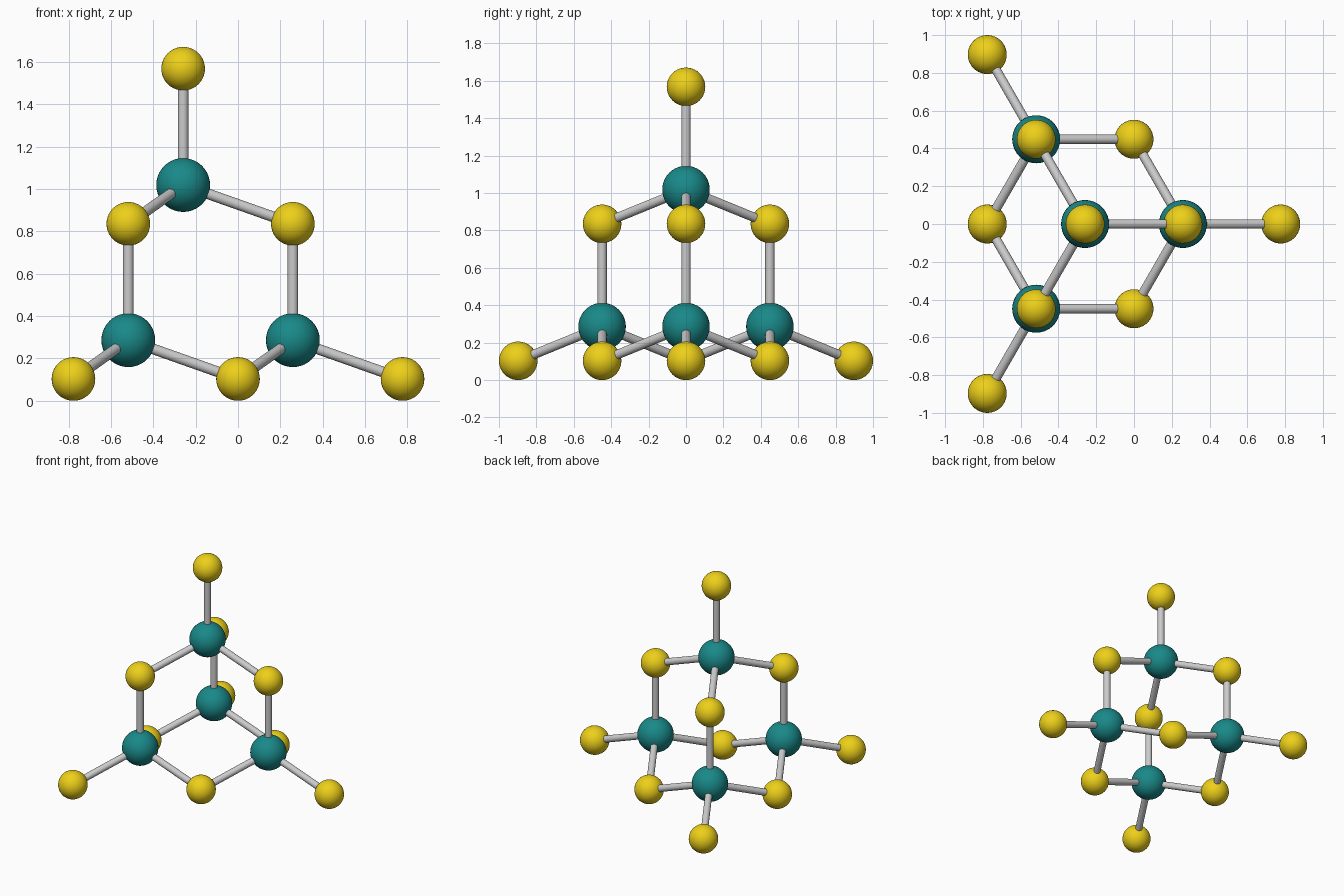
import bpy
from math import sin, cos, pi, sqrt
from mathutils import Vector

if "Cube" in bpy.data.objects:
    bpy.data.objects.remove(bpy.data.objects["Cube"])

BOND = 0.5493      # centre-to-centre bond length
R_SMALL = 0.103    # yellow balls
R_LARGE = 0.127    # teal balls
R_ROD = 0.025


def material(name, rgb):
    m = bpy.data.materials.new(name)
    m.diffuse_color = (*rgb, 1)
    m.use_nodes = True
    m.node_tree.nodes["Principled BSDF"].inputs["Base Color"].default_value = m.diffuse_color
    return m


teal = material("teal", (0.01, 0.25, 0.25))
yellow = material("yellow", (0.85, 0.63, 0.01))


def finish(name, mat=None):
    ob = bpy.context.object
    ob.name = name
    if mat:
        ob.data.materials.append(mat)
    bpy.ops.object.shade_smooth_by_angle()


def ball(name, pos, radius, mat):
    bpy.ops.mesh.primitive_uv_sphere_add(segments=40, ring_count=20, radius=radius, location=pos)
    finish(name, mat)


def rod(name, a, b):
    d = b - a
    bpy.ops.mesh.primitive_cylinder_add(vertices=24, radius=R_ROD, depth=d.length,
                                        location=(a + b) / 2,
                                        rotation=d.to_track_quat('Z', 'Y').to_euler())
    finish(name)


# Four tetrahedral bonds: one straight up, three splayed slightly downward
h, drop = BOND * sqrt(8) / 3, BOND / 3
up = Vector((0, 0, BOND))
arms = [Vector((h * cos(t), h * sin(t), -drop)) for t in (0, 2 * pi / 3, -2 * pi / 3)]

# Teal balls: the apex and three base centres
apex = Vector((-h / 2, 0, R_SMALL + 2 * drop + BOND))
centres = [apex] + [apex + a - up for a in arms]

# Each teal ball bonds in all four directions; shared yellow balls are made once
placed = []
for i, c in enumerate(centres):
    ball(f"large_ball_{i}", c, R_LARGE, teal)
    for j, d in enumerate([up] + arms):
        end = c + d
        rod(f"rod_{i}_{j}", c, end)
        if all((end - p).length > 0.01 for p in placed):
            placed.append(end)
            ball(f"small_ball_{len(placed)}", end, R_SMALL, yellow)
